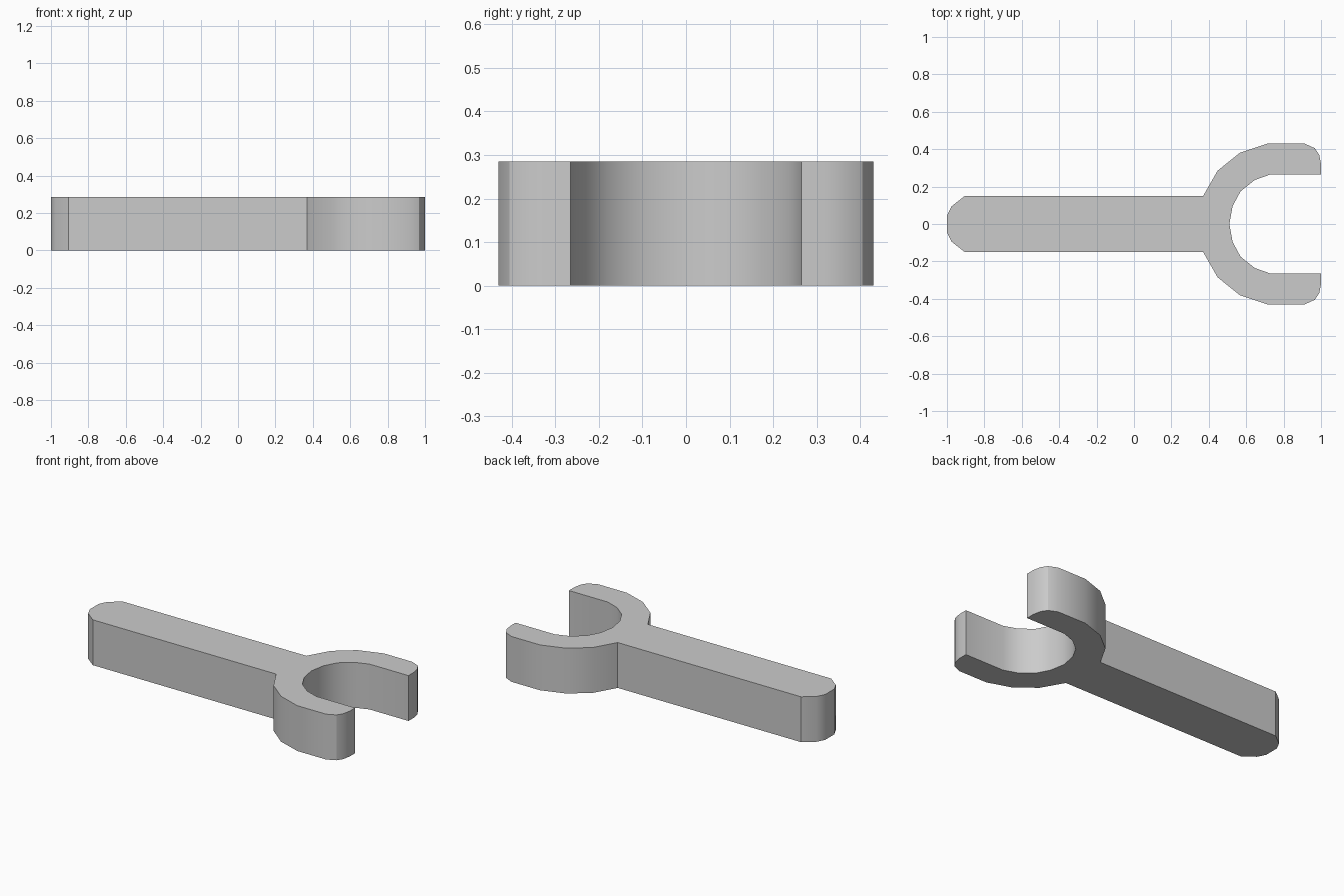
import bpy, bmesh, math

if "Cube" in bpy.data.objects:
    bpy.data.objects.remove(bpy.data.objects["Cube"])

HEIGHT = 0.285

# Upper half of the outline, from handle end round the jaw to the throat
half = [
    (-1.0, 0.045), (-0.975, 0.095), (-0.905, 0.15),                # handle end
    (0.37, 0.15), (0.447, 0.285), (0.565, 0.38), (0.714, 0.43),    # outer jaw
    (0.912, 0.43), (0.967, 0.405), (0.99, 0.37), (1.0, 0.32),      # prong tip
    (1.0, 0.265), (0.73, 0.265), (0.645, 0.235), (0.57, 0.175),    # inner jaw
    (0.527, 0.095),
]
throat = [(0.51, 0.0)]
outline = half + throat + [(x, -y) for x, y in reversed(half)]

# Extrude the mirrored outline into the solid wrench
bm = bmesh.new()
base = bm.faces.new([bm.verts.new((x, y, 0)) for x, y in outline])
res = bmesh.ops.extrude_face_region(bm, geom=[base], use_keep_orig=True)
top = [g for g in res["geom"] if isinstance(g, bmesh.types.BMVert)]
bmesh.ops.translate(bm, verts=top, vec=(0, 0, HEIGHT))
bmesh.ops.recalc_face_normals(bm, faces=bm.faces[:])
caps = [f for f in bm.faces if len(f.verts) > 4]
bmesh.ops.triangulate(bm, faces=caps)

mesh = bpy.data.meshes.new("open_wrench")
bm.to_mesh(mesh)
bm.free()
wrench = bpy.data.objects.new("open_wrench", mesh)
bpy.context.collection.objects.link(wrench)

# Smooth the curved walls, keep the corners sharp
bpy.context.view_layer.objects.active = wrench
wrench.select_set(True)
bpy.ops.object.shade_smooth_by_angle(angle=math.radians(32))
